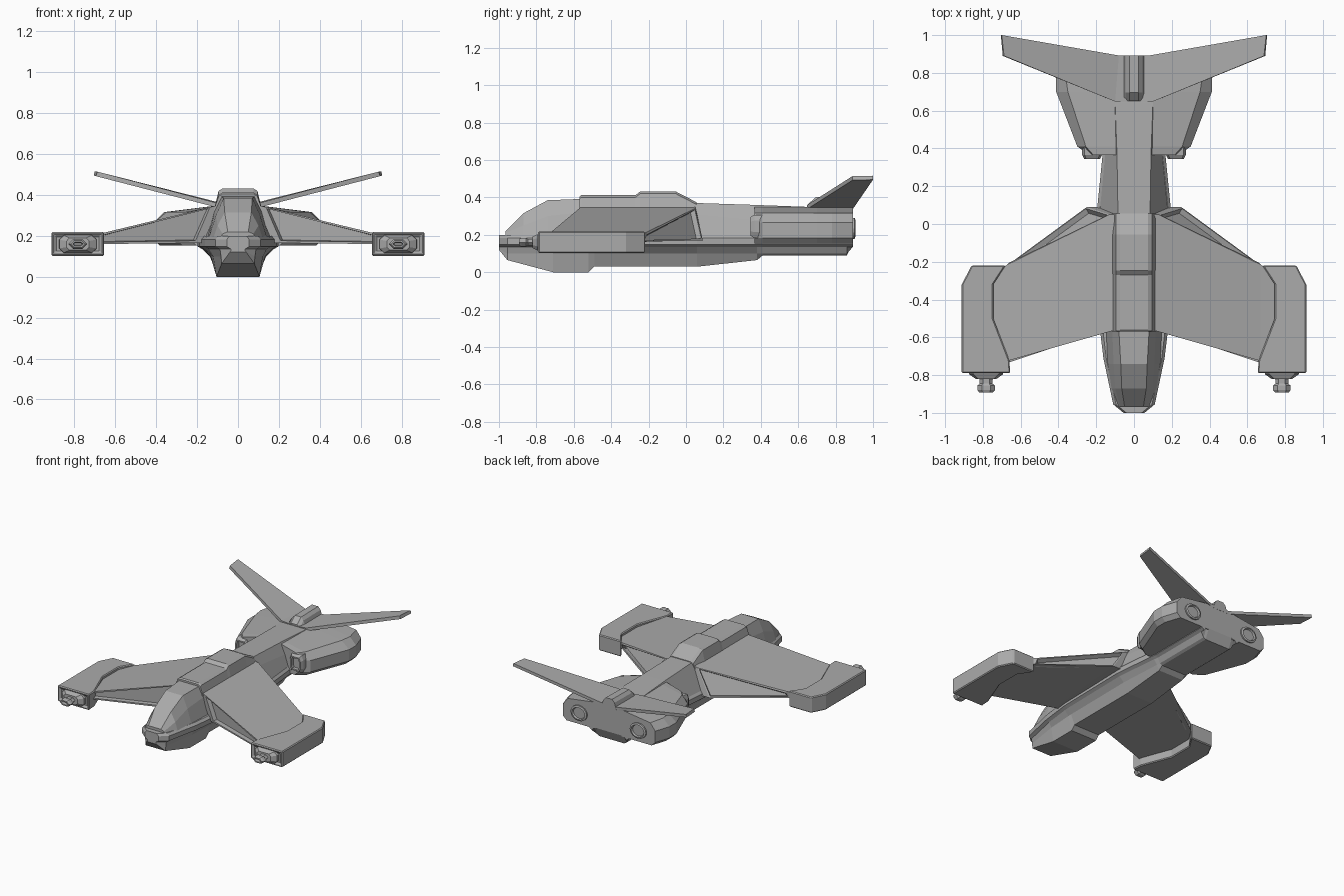
import bpy, bmesh, math
from mathutils import Vector

if "Cube" in bpy.data.objects:
    bpy.data.objects.remove(bpy.data.objects["Cube"])

grey = bpy.data.materials.new("hull grey")
grey.diffuse_color = (0.41, 0.41, 0.41, 1)
grey.use_nodes = True
grey.node_tree.nodes["Principled BSDF"].inputs["Base Color"].default_value = grey.diffuse_color


def finish(name, bm, bevel=0.0):
    bmesh.ops.remove_doubles(bm, verts=bm.verts, dist=0.0001)
    bmesh.ops.recalc_face_normals(bm, faces=bm.faces)
    me = bpy.data.meshes.new(name)
    bm.to_mesh(me)
    bm.free()
    me.materials.append(grey)
    ob = bpy.data.objects.new(name, me)
    bpy.context.collection.objects.link(ob)
    if bevel:
        m = ob.modifiers.new("bevel", 'BEVEL')
        m.width, m.segments, m.limit_method = bevel, 1, 'ANGLE'
        m.angle_limit = math.radians(35)
    return ob


def loft_bm(rings):
    """Skin a list of equal-length rings of 3D points and cap both ends."""
    bm = bmesh.new()
    vs = [[bm.verts.new(p) for p in r] for r in rings]
    n = len(vs[0])
    for a, b in zip(vs, vs[1:]):
        for i in range(n):
            j = (i + 1) % n
            bm.faces.new((a[i], a[j], b[j], b[i]))
    bm.faces.new(vs[0])
    bm.faces.new(vs[-1])
    bmesh.ops.recalc_face_normals(bm, faces=bm.faces)
    return bm


def body(name, sections, bevel=0.0):
    """Symmetric loft along y from half profiles of (x, z)."""
    rings = [[(x, y, z) for x, z in h] + [(-x, y, z) for x, z in reversed(h)]
             for y, h in sections]
    return finish(name, loft_bm(rings), bevel)


def mirrored(ob):
    m = ob.modifiers.new("mirror", 'MIRROR')
    m.use_axis = (True, False, False)
    return ob


def inset_face(bm, direction, thickness, depth):
    """Recess the face that points most strongly in a direction."""
    f = max(bm.faces, key=lambda f: f.normal.dot(Vector(direction)))
    bmesh.ops.inset_region(bm, faces=[f], thickness=thickness, depth=0)
    bmesh.ops.inset_region(bm, faces=[f], thickness=0.004, depth=-depth)


# Lower hull with rim: y, rim half width, belly half width, belly height
hull = [(-1.0, .055, .04, .12), (-.955, .11, .08, .065), (-.71, .162, .105, 0),
        (-.52, .185, .105, 0), (-.49, .188, .105, .03), (.06, .197, .105, .03),
        (.38, .165, .1, .065), (.41, .16, .1, .09), (.86, .16, .1, .09), (.892, .16, .1, .16)]
body("lower_hull", [(y, [(r - .015, .2), (r, .183), (r, .148), (r - .022, .135),
                         ((r + b) / 2 - .012, max(.1, b_z + .005)), (b, b_z)])
                    for y, r, b, b_z in hull])

# Cockpit canopy and upper fuselage: y, top half width, top height, shoulder, base
upper = [(-.965, .05, .22, .075, .21, .085), (-.87, .065, .315, .1, .25, .12),
         (-.74, .07, .385, .108, .3, .142), (-.56, .08, .392, .115, .32, .15),
         (.06, .085, .37, .12, .31, .185), (.37, .09, .36, .125, .28, .155),
         (.64, .1, .35, .14, .28, .155), (.892, .09, .34, .14, .28, .155)]
body("upper_fuselage", [(y, [(t, z), (s, sz), (b, .19)]) for y, t, z, s, sz, b in upper])

# Raised dorsal saddle
saddle = [(-.57, .405), (-.56, .412), (-.27, .412), (-.245, .432),
          (-.055, .432), (.055, .375)]
body("dorsal_saddle", [(y, [(.075, z), (.095, z - .012), (.118, .325)]) for y, z in saddle])

# Wings with recessed leading and trailing faces
wing = loft_bm([
    [(.09, -.56, .352), (.09, .05, .352), (.17, .09, .17), (.17, -.57, .165)],
    [(.13, -.57, .342), (.13, .05, .342), (.25, .09, .17), (.2, -.58, .165)],
    [(.67, -.725, .212), (.67, -.215, .212), (.68, -.225, .165), (.67, -.735, .16)],
    [(.76, -.70, .195), (.76, -.27, .195), (.76, -.27, .16), (.76, -.71, .16)]])
outer = [f for f in wing.faces if .25 < f.calc_center_median().x < .6]
for sign in (-1, 1):
    f = max(outer, key=lambda f: f.normal.y * sign)
    outer.remove(f)
    bmesh.ops.inset_region(wing, faces=[f], thickness=.014, depth=0)
    bmesh.ops.inset_region(wing, faces=[f], thickness=.004, depth=-.03)
mirrored(finish("wing", wing))

# Wingtip pods
plan = [(.655, -.79), (.912, -.79), (.912, -.32), (.86, -.22), (.68, -.22),
        (.745, -.32), (.745, -.5), (.66, -.72)]
pod = loft_bm([[(x, y, z) for x, y in plan] for z in (.102, .218)])
inset_face(pod, (0, -1, 0), .022, .012)
mirrored(finish("wingtip_pod", pod, .012))


def box_rings(cx, cz, steps):
    """Chamfered rectangles along y: (y, half width, half height)."""
    return [[(cx + a * w, y, cz + b * h) for a, b in
             ((1, .5), (.75, 1), (-.75, 1), (-1, .5), (-1, -.5), (-.75, -1), (.75, -1), (1, -.5))]
            for y, w, h in steps]


# Gun mounts and barrels on the pods
mirrored(finish("gun_mount", loft_bm(box_rings(.783, .16, [
    (-.77, .092, .045), (-.795, .09, .043), (-.82, .055, .03)]))))
hexa = [(math.cos(i * math.pi / 3), math.sin(i * math.pi / 3)) for i in range(6)]
barrel = loft_bm([[(.783 + a * w, y, .16 + b * w * .58) for a, b in hexa] for y, w in
                  ((-.81, .036), (-.845, .034), (-.855, .046), (-.88, .046), (-.893, .035))])
inset_face(barrel, (0, -1, 0), .009, .025)
mirrored(finish("gun_barrel", barrel))

# Rear engine nacelles: y, outer x, upper edge x
nac = [(.365, .235, .215), (.41, .30, .255), (.70, .412, .35), (.78, .412, .362), (.892, .375, .335)]
mirrored(finish("engine_nacelle", loft_bm([
    [(.09, y, .35), (u, y, .316), (o, y, .265), (o, y, .182), (o - .03, y, .153), (.1, y, .153)]
    for y, o, u in nac])))

# Side intakes in front of the nacelles
intake = loft_bm(box_rings(.222, .245, [(.345, .042, .05), (.365, .052, .062), (.46, .055, .062)]))
inset_face(intake, (0, -1, 0), .012, .02)
mirrored(finish("engine_intake", intake))

# Round exhausts
ring = [(math.cos(i * math.pi / 8), math.sin(i * math.pi / 8)) for i in range(16)]
mirrored(finish("exhaust", loft_bm([
    [(.24 + a * r, y, .235 + b * r * .85) for a, b in ring] for y, r in
    ((.88, .066), (.902, .066), (.906, .052), (.895, .046))])))

# V tail
mirrored(finish("tail_fin", loft_bm([
    [(0, .648, .332), (0, .892, .332), (0, .892, .352), (0, .648, .352)],
    [(.1, .648, .338), (.08, .892, .338), (.08, .892, .36), (.1, .648, .36)],
    [(.695, .89, .492), (.705, 1.0, .495), (.7, 1.0, .516), (.688, .89, .514)]])))

# Tail spine block
body("tail_spine", [(y, [(.025, z), (.045, z - .02), (.06, .335)]) for y, z in
                    ((.65, .362), (.695, .402), (.893, .405))])
